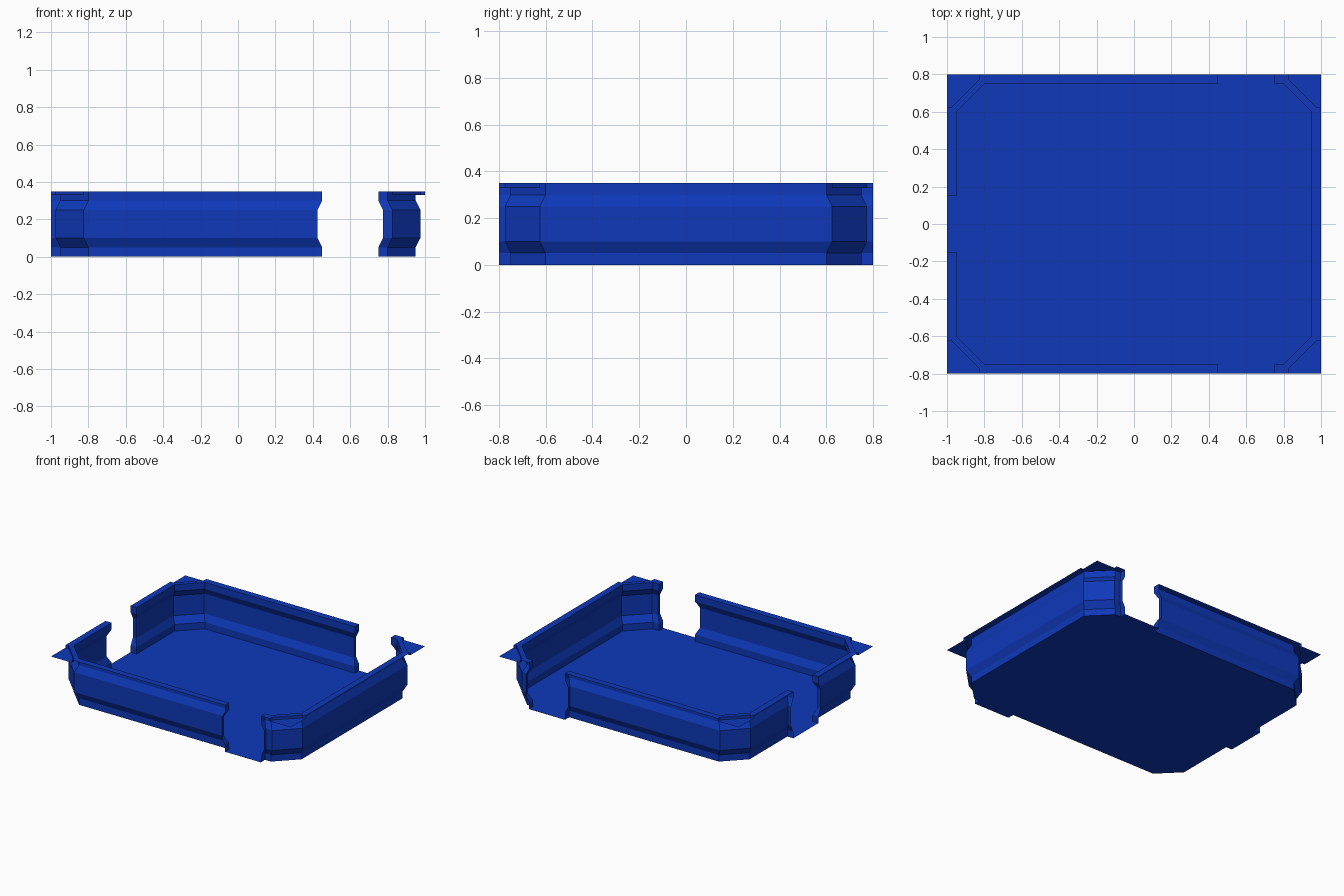
import bpy
import bmesh

cube = bpy.data.objects.get("Cube")
if cube:
    bpy.data.objects.remove(cube)

blue = bpy.data.materials.new("deep blue")
blue.use_nodes = True
colour = (0.0044, 0.04, 0.485, 1)
blue.diffuse_color = colour
blue.node_tree.nodes["Principled BSDF"].inputs["Base Color"].default_value = colour

TOP, PLATE = 0.35, 0.33      # rim and corner plate heights
BULGE = 0.025                # how far the wall swells outward
PROFILE = [(0, 0), (0, 0.05), (BULGE, 0.1), (BULGE, 0.25), (0, 0.3), (0, TOP)]


def make_object(name, faces):
    """Sheet mesh from lists of points, mirrored front to back."""
    bm = bmesh.new()
    for pts in faces:
        bm.faces.new([bm.verts.new(p) for p in pts])
    bmesh.ops.remove_doubles(bm, verts=bm.verts, dist=1e-4)
    mesh = bpy.data.meshes.new(name)
    bm.to_mesh(mesh)
    bm.free()
    mesh.materials.append(blue)
    ob = bpy.data.objects.new(name, mesh)
    bpy.context.collection.objects.link(ob)
    mirror = ob.modifiers.new("front to back", "MIRROR")
    mirror.use_axis = (False, True, False)
    return ob


def flat(points, z):
    """Level face, wound to look upward."""
    area = sum(a[0] * b[1] - b[0] * a[1]
               for a, b in zip(points, points[1:] + points[:1]))
    ordered = points if area > 0 else points[::-1]
    return [(x, y, z) for x, y in ordered]


def sweep(path, inward):
    """Wall sheet: each path entry is x, y and its bulge direction."""
    faces = []
    for (x0, y0, u0, v0), (x1, y1, u1, v1) in zip(path, path[1:]):
        for (d, z), (e, w) in zip(PROFILE, PROFILE[1:]):
            quad = [(x0 + u0 * d, y0 + v0 * d, z), (x1 + u1 * d, y1 + v1 * d, z),
                    (x1 + u1 * e, y1 + v1 * e, w), (x0 + u0 * e, y0 + v0 * e, w)]
            faces.append(quad if inward else quad[::-1])
    return faces


def build_side(name, s, gap_x, side_end):
    """One half side: front wall, chamfered corner and end wall."""
    a, b = (s * 0.8, -0.75), (s * 0.95, -0.6)
    a2, b2 = (s * 0.825, -0.775), (s * 0.975, -0.625)
    a3, b3 = (s * 0.825, -0.8), (s, -0.625)
    end_y = side_end[0][1]

    # wall sheet, turning outward at the openings
    path = [(gap_x, -0.8, s, 0), (gap_x, -0.75, s, -1),
            (*a, s, -1), (*b, s, -1)] + side_end
    make_object(name + "_wall", sweep(path, s < 0))

    # rim flange
    make_object(name + "_rim", [
        flat([(gap_x, -0.8), (gap_x, -0.75), a, a2, a3], TOP),
        flat([a, b, b2, a2], TOP),
        flat([b, (s * 0.95, end_y), (s, end_y), b3, b2], TOP)])

    # lowered corner plate and the step down to it
    edge = [a3, a2, b2, b3]
    step = [[(*p, PLATE), (*q, PLATE), (*q, TOP), (*p, TOP)]
            for p, q in zip(edge, edge[1:])]
    if s < 0:
        step = [f[::-1] for f in step]
    make_object(name + "_corner_plate",
                [flat(edge + [(s, -0.8)], PLATE)] + step)
    return [p[:2] for p in path]


left = build_side("left", 1, 0.75, [(0.95, 0, 1, 0)])
right = build_side("right", -1, 0.45, [(-0.95, -0.15, -1, -1), (-1, -0.15, 0, -1)])

# floor, reaching out through the openings
make_object("floor", [flat(left[::-1] + right + [(-1, 0)], 0)])
